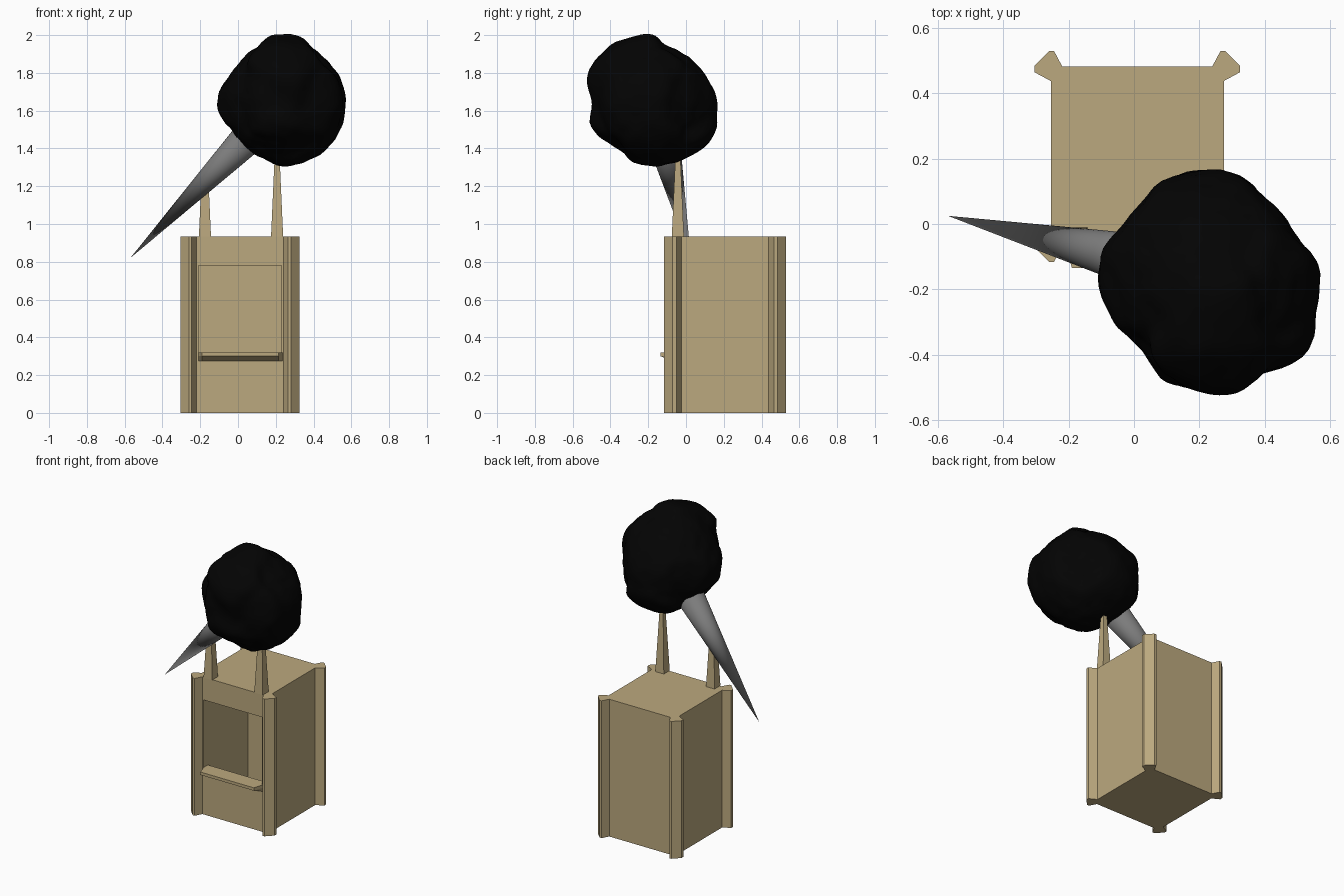
import bpy, bmesh, math
from mathutils import Vector, noise

if "Cube" in bpy.data.objects:
    bpy.data.objects.remove(bpy.data.objects["Cube"], do_unlink=True)


def material(name, colour):
    m = bpy.data.materials.new(name)
    m.use_nodes = True
    m.diffuse_color = (*colour, 1)
    bsdf = next(n for n in m.node_tree.nodes if n.type == 'BSDF_PRINCIPLED')
    bsdf.inputs["Base Color"].default_value = (*colour, 1)
    return m


TAN = material("tan wood", (0.5, 0.395, 0.21))
GREY = material("grey beak", (0.2, 0.2, 0.2))
BLACK = material("black", (0.001, 0.001, 0.001))


def finish(name, bm, mat, smooth=False):
    bmesh.ops.recalc_face_normals(bm, faces=bm.faces)
    mesh = bpy.data.meshes.new(name)
    bm.to_mesh(mesh)
    bm.free()
    mesh.materials.append(mat)
    for p in mesh.polygons:
        p.use_smooth = smooth
    obj = bpy.data.objects.new(name, mesh)
    bpy.context.scene.collection.objects.link(obj)
    return obj


def loft(name, bottom, top, z0, z1):
    """Solid between two matching outlines at two heights."""
    bm = bmesh.new()
    a = [bm.verts.new((x, y, z0)) for x, y in bottom]
    b = [bm.verts.new((x, y, z1)) for x, y in top]
    bm.faces.new(a)
    bm.faces.new(b)
    for i in range(len(a)):
        j = (i + 1) % len(a)
        bm.faces.new((a[i], a[j], b[j], b[i]))
    return finish(name, bm, TAN)


def rect(x0, x1, y0, y1):
    return [(x0, y0), (x1, y0), (x1, y1), (x0, y1)]


def panel(name, x0, x1, y0, y1, z0, z1):
    outline = rect(x0, x1, y0, y1)
    return loft(name, outline, outline, z0, z1)


# Hollow box with an open front window
CX, CY, HX, HY, H, T = 0.01, 0.207, 0.265, 0.276, 0.935, 0.045
IX, IY = HX - T, HY - T
panel("floor_panel", CX - IX, CX + IX, CY - IY, CY + IY, 0, T)
panel("roof_panel", CX - IX, CX + IX, CY - IY, CY + IY, H - T, H)
panel("back_panel", CX - IX, CX + IX, CY + IY - 0.03, CY + HY, 0, H)
panel("front_lower_panel", CX - IX, CX + IX, CY - HY, CY - IY, 0, 0.3)
panel("front_upper_panel", CX - IX, CX + IX, CY - HY, CY - IY, 0.78, H)
for side, s in (("left", 1), ("right", -1)):
    x0, x1 = sorted((CX + s * IX, CX + s * HX))
    panel(side + "_panel", x0, x1, CY - IY, CY + IY, 0, H)

# Faceted corner posts
post = [(IX, IY), (IX, HY), (0.23, HY), (0.255, 0.323), (0.27, 0.323),
        (0.315, 0.278), (0.315, 0.258), (HX, IY)]
for side, sx in (("left", 1), ("right", -1)):
    for end, sy in (("back", 1), ("front", -1)):
        ring = [(CX + sx * x, CY + sy * y) for x, y in post]
        loft(f"{end}_{side}_post", ring, ring, 0, H)

# Window ledge with sloping underside and clipped ends
fy = CY - HY
plan = [(-0.21, fy + T), (-0.21, fy), (-0.19, -0.135),
        (0.214, -0.135), (0.235, fy), (0.235, fy + T)]
under = [(x, max(y, fy - 0.006)) for x, y in plan]
loft("window_ledge", plan, plan, 0.3, 0.32)
loft("ledge_underside", under, plan, 0.275, 0.3)

# Square tapered legs standing on the box
for side, x, top in (("left", 0.207, 1.42), ("right", -0.175, 1.24)):
    y, w = -0.043, 0.032
    k = w * (1 - 1.4 * (top - H))
    loft(side + "_leg", rect(x - w, x + w, y - w, y + w),
         rect(x - k, x + k, y - k, y + k), H, top)

# Long beak, its point low on the right, its root inside the head
centre = Vector((0.23, -0.18, 1.655))
point, root = Vector((-0.57, 0.025, 0.82)), Vector((0.21, -0.158, 1.616))
axis = point - root
bm = bmesh.new()
bmesh.ops.create_cone(bm, cap_ends=True, segments=32, radius1=0.111,
                      radius2=0, depth=axis.length)
beak = finish("beak", bm, GREY, True)
beak.rotation_mode = 'QUATERNION'
beak.rotation_quaternion = axis.to_track_quat('Z', 'Y')
beak.location = (point + root) / 2

# Lumpy head: blended bumps and dents around three rings
around = [(-.29, -.13), (-.2, -.19), (-.15, -.3), (.14, -.27), (.27, -.25),
          (.34, -.02), (.24, .18), (.19, .25), (.04, .345), (-.09, .33),
          (-.26, .18), (-.335, .08)]
across = [(.25, .2), (.32, .1), (.27, -.225), (.05, -.345), (-.13, -.295),
          (-.23, -.2), (-.335, -.03), (-.26, .145), (-.18, .245)]
along = [(-.31, 0), (-.325, -.155), (-.22, -.225), (.18, -.305), (.32, -.2),
         (.3, .1), (.24, .185), (.13, .265), (-.07, .345), (-.27, .245)]
lumps = [Vector((x, y, 0)) for x, y in around]
lumps += [Vector((x, 0, z)) for x, z in across]
lumps += [Vector((0, y, z)) for y, z in along]
lumps.append(Vector((.07, -.35, .12)))
bm = bmesh.new()
bmesh.ops.create_icosphere(bm, subdivisions=5, radius=1)
for v in bm.verts:
    d = v.co.normalized()
    weights = [math.exp(30 * (d.dot(p.normalized()) - 1)) for p in lumps]
    r = sum(w * p.length for w, p in zip(weights, lumps)) / sum(weights)
    r += 0.008 * noise.noise(d * 5)
    v.co = centre + d * r
finish("head", bm, BLACK, True)
